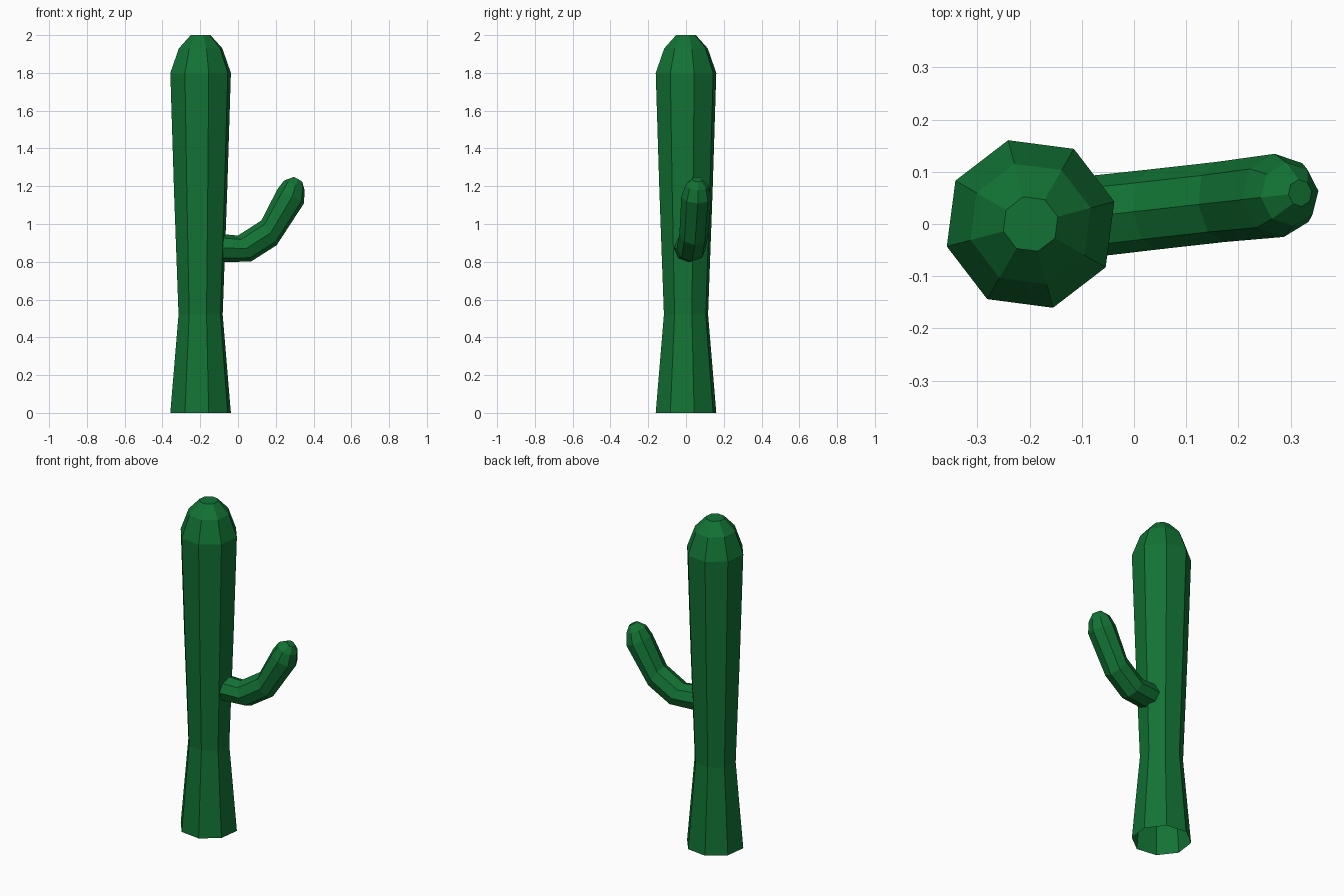
import bpy, bmesh, math
from mathutils import Vector

if "Cube" in bpy.data.objects:
    bpy.data.objects.remove(bpy.data.objects["Cube"])

SIDES = 8
green = bpy.data.materials.new("cactus green")
green.diffuse_color = (0.006, 0.170, 0.034, 1)
green.use_nodes = True
green.node_tree.nodes["Principled BSDF"].inputs["Base Color"].default_value = green.diffuse_color


def loft(name, rings):
    """Skin a list of vertex rings, closing only the last one."""
    bm = bmesh.new()
    loops = [[bm.verts.new(p) for p in ring] for ring in rings]
    for a, b in zip(loops, loops[1:]):
        for i in range(SIDES):
            j = (i + 1) % SIDES
            bm.faces.new((a[i], a[j], b[j], b[i]))
    bm.faces.new(loops[-1])
    mesh = bpy.data.meshes.new(name)
    bm.to_mesh(mesh)
    bm.free()
    mesh.materials.append(green)
    obj = bpy.data.objects.new(name, mesh)
    bpy.context.collection.objects.link(obj)
    return obj


def ring(center, u, v, radius, start=0.0):
    angles = [start + math.tau * i / SIDES for i in range(SIDES)]
    return [center + radius * (u * math.cos(a) + v * math.sin(a)) for a in angles]


# Trunk: waisted column with a faceted dome, open underneath
trunk_profile = [(0.166, 0), (0.121, 0.52), (0.146, 1.18),
                 (0.166, 1.8), (0.119, 1.93), (0.054, 2.0)]
X, Y = Vector((1, 0, 0)), Vector((0, 1, 0))
loft("trunk", [ring(Vector((-0.198, 0, z)), X, Y, r, math.radians(15))
               for r, z in trunk_profile])

# Arm: bent tube (x, z, pitch of its axis, radius), turned slightly to the back
arm_path = [(-0.15, 0.875, 0, 0.078), (0.034, 0.87, 27, 0.077),
            (0.164, 0.953, 32, 0.077), (0.278, 1.145, 63, 0.080),
            (0.298, 1.204, 65, 0.061), (0.318, 1.236, 60, 0.026)]
yaw = math.radians(6.4)
forward = Vector((math.cos(yaw), math.sin(yaw), 0))
side = Vector((-math.sin(yaw), math.cos(yaw), 0))
arm_rings = []
for x, z, pitch, r in arm_path:
    p = math.radians(pitch)
    up = Vector((0, 0, math.cos(p))) - forward * math.sin(p)
    center = Vector((x, 0.018 + (x + 0.05) * math.tan(yaw), z))
    arm_rings.append(ring(center, side, up, r))
loft("arm", arm_rings)
